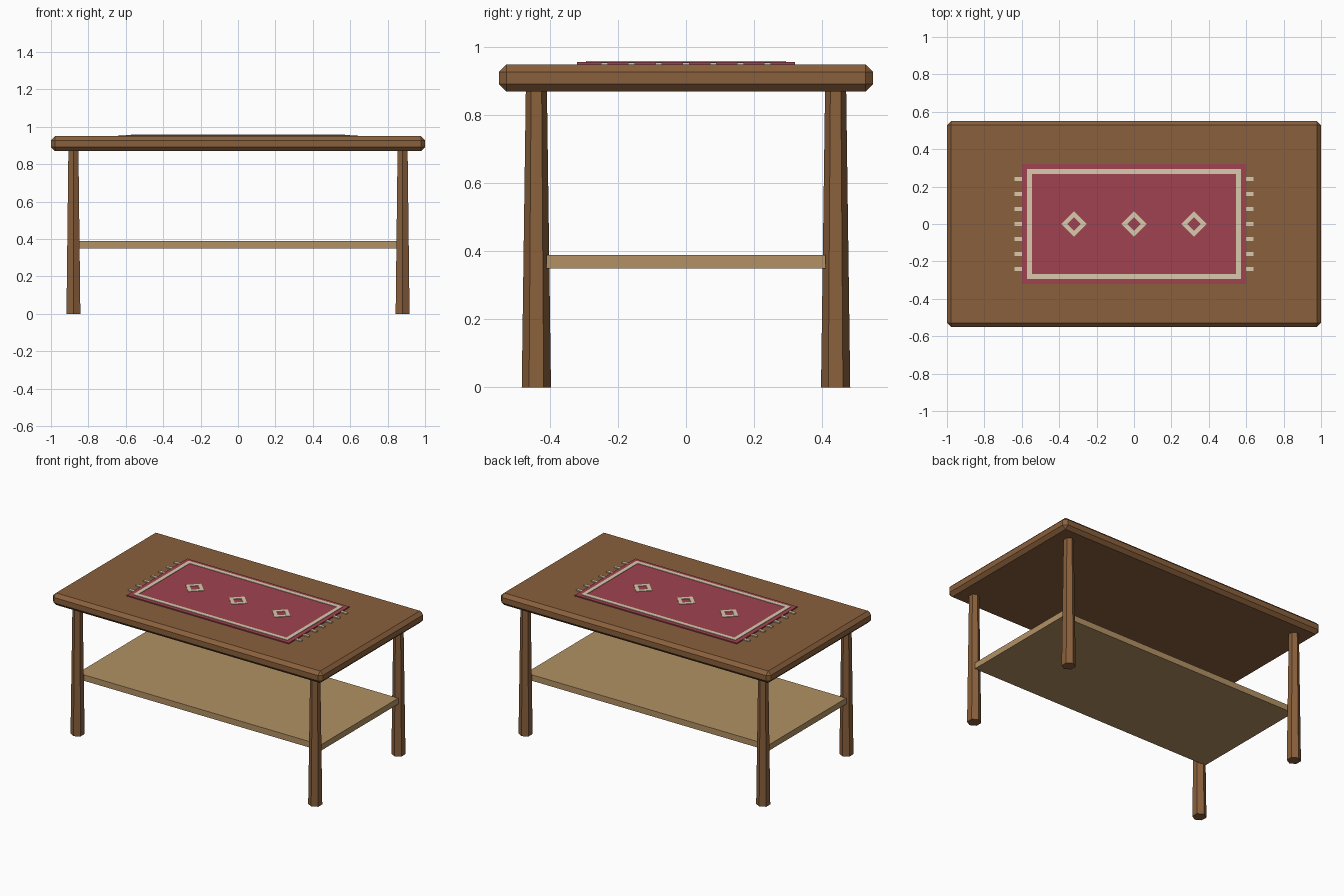
import bpy, bmesh, math
from mathutils import Matrix

if "Cube" in bpy.data.objects:
    bpy.data.objects.remove(bpy.data.objects["Cube"])


def material(name, rgb):
    m = bpy.data.materials.new(name)
    lin = [((c / 255 + 0.055) / 1.055) ** 2.4 for c in rgb]
    m.diffuse_color = (*lin, 1)
    m.use_nodes = True
    m.node_tree.nodes["Principled BSDF"].inputs["Base Color"].default_value = m.diffuse_color
    return m


WOOD = material("brown wood", (138, 96, 60))
PALE = material("pale wood", (178, 145, 100))
RED = material("red cloth", (160, 66, 80))
CREAM = material("cream thread", (216, 202, 172))


def finish(name, bm, mat):
    bmesh.ops.recalc_face_normals(bm, faces=bm.faces)
    me = bpy.data.meshes.new(name)
    bm.to_mesh(me)
    bm.free()
    me.materials.append(mat)
    ob = bpy.data.objects.new(name, me)
    bpy.context.collection.objects.link(ob)
    return ob


def box(name, x, y, z, mat, bevel=0):
    """Box from (min, max) ranges, with optional chamfered edges."""
    bm = bmesh.new()
    mid = [(r[0] + r[1]) / 2 for r in (x, y, z)]
    size = [r[1] - r[0] for r in (x, y, z)]
    bmesh.ops.create_cube(bm, size=1, matrix=Matrix.Translation(mid) @ Matrix.Diagonal((*size, 1)))
    if bevel:
        bmesh.ops.bevel(bm, geom=bm.edges[:], offset=bevel, segments=1, affect='EDGES')
    return finish(name, bm, mat)


def frame(name, outer, inner, z0, z1, mat):
    """Flat ring between two four-point outlines."""
    bm = bmesh.new()
    rings = [[bm.verts.new((px, py, z)) for px, py in pts]
             for pts, z in ((outer, z0), (outer, z1), (inner, z1), (inner, z0))]
    for k in range(4):
        a, b = rings[k], rings[(k + 1) % 4]
        for i in range(4):
            j = (i + 1) % 4
            bm.faces.new((a[i], a[j], b[j], b[i]))
    return finish(name, bm, mat)


def rect(x, y):
    return [(-x, -y), (x, -y), (x, y), (-x, y)]


def diamond(cx, r):
    return [(cx - r, 0), (cx, -r), (cx + r, 0), (cx, r)]


# Table top and lower shelf
box("table_top", (-1, 1), (-0.55, 0.55), (0.87, 0.95), WOOD, 0.022)
box("shelf", (-0.9, 0.9), (-0.41, 0.41), (0.35, 0.39), PALE)

# Four tapered six-sided legs
for sx, side in ((-1, "left"), (1, "right")):
    for sy, end in ((-1, "front"), (1, "back")):
        bm = bmesh.new()
        bmesh.ops.create_cone(bm, cap_ends=True, segments=6, radius1=0.043, radius2=0.031,
                              depth=0.88, matrix=Matrix.Translation((sx * 0.88, sy * 0.44, 0.44)))
        finish(f"{end}_{side}_leg", bm, WOOD)

# Table runner with cream border and diamonds
box("runner", (-0.6, 0.6), (-0.32, 0.32), (0.948, 0.957), RED)
frame("runner_border", rect(0.572, 0.294), rect(0.546, 0.268), 0.955, 0.96, CREAM)
for i in (-1, 0, 1):
    frame(f"runner_diamond_{i + 2}", diamond(i * 0.32, 0.068), diamond(i * 0.32, 0.036),
          0.955, 0.96, CREAM)

# Fringe tassels at both ends
for s, side in ((-1, "left"), (1, "right")):
    for i in range(-3, 4):
        y = i * 0.08
        box(f"{side}_tassel_{i + 4}", sorted((s * 0.6, s * 0.64)), (y - 0.01, y + 0.01),
            (0.948, 0.956), CREAM)
